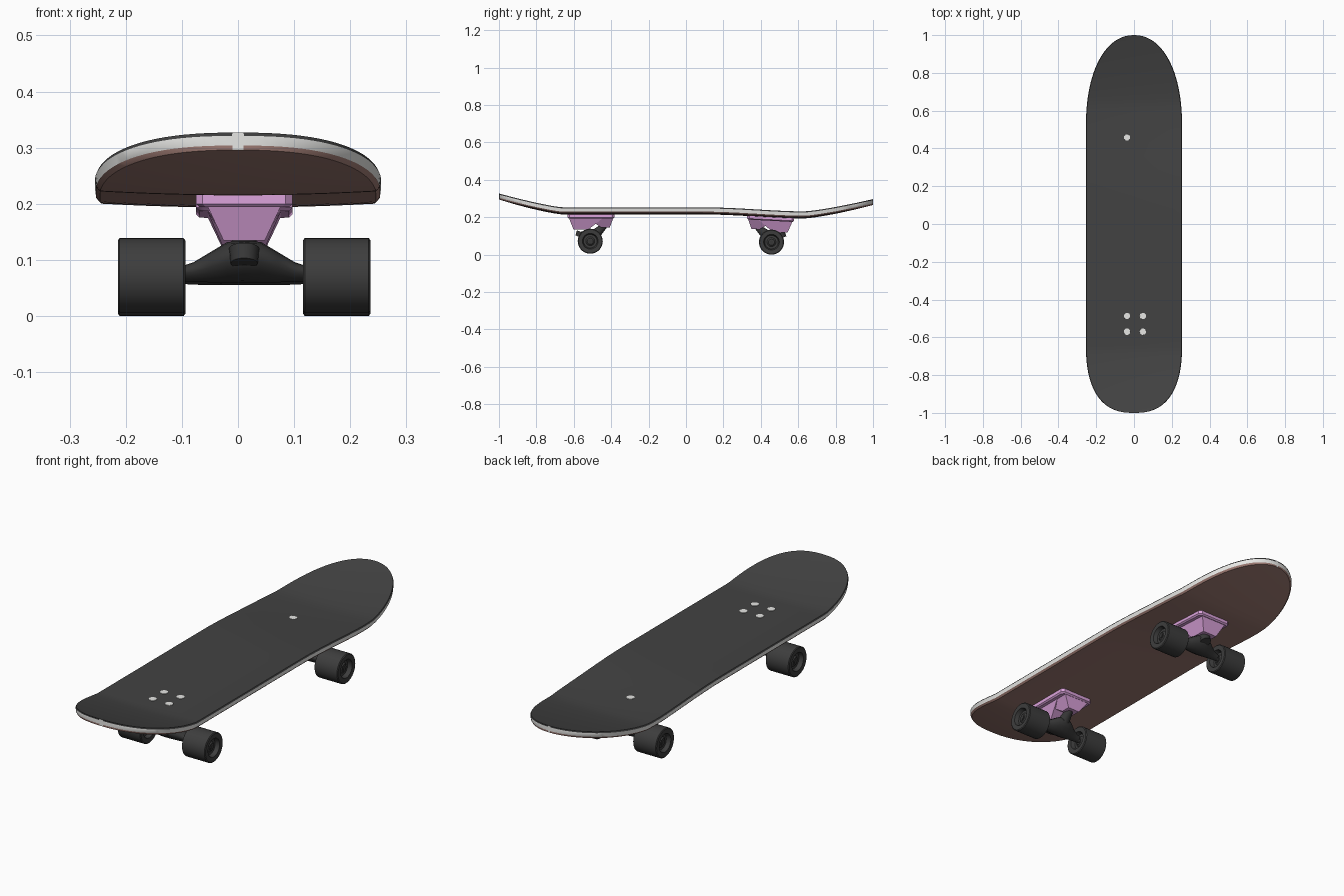
import bpy, bmesh
from math import sin, cos, pi, radians
from mathutils import Matrix, Vector

if "Cube" in bpy.data.objects:
    bpy.data.objects.remove(bpy.data.objects["Cube"])


def material(name, r, g, b):
    m = bpy.data.materials.new(name)
    m.use_nodes = True
    m.diffuse_color = (r, g, b, 1)
    bsdf = m.node_tree.nodes["Principled BSDF"]
    bsdf.inputs["Base Color"].default_value = (r, g, b, 1)
    bsdf.inputs["Roughness"].default_value = 0.7
    return m


GRIP = material("charcoal grip", 0.055, 0.055, 0.055)
PLY = material("pale ply", 0.8, 0.8, 0.78)
BROWN = material("brown underside", 0.34, 0.195, 0.17)
PINK = material("orchid metal", 0.72, 0.37, 0.72)
RUBBER = material("dark wheel", 0.047, 0.047, 0.047)
METAL = material("black metal", 0.038, 0.038, 0.038)


def loft(name, rings, mats, band=lambda k: 0, place=Matrix(), angle=30):
    """Skin closed rings of points and cap both ends."""
    bm = bmesh.new()
    loops = [[bm.verts.new(p) for p in ring] for ring in rings]
    n = len(loops[0])
    for a, b in zip(loops, loops[1:]):
        for k in range(n):
            j = (k + 1) % n
            bm.faces.new((a[k], a[j], b[j], b[k])).material_index = band(k)
    for end in (loops[0], loops[-1]):
        bm.faces.new(end).material_index = min(1, len(mats) - 1)
    bmesh.ops.recalc_face_normals(bm, faces=bm.faces)
    mesh = bpy.data.meshes.new(name)
    bm.to_mesh(mesh)
    bm.free()
    for m in mats:
        mesh.materials.append(m)
    ob = bpy.data.objects.new(name, mesh)
    bpy.context.collection.objects.link(ob)
    ob.matrix_world = place
    bpy.ops.object.select_all(action="DESELECT")
    ob.select_set(True)
    bpy.context.view_layer.objects.active = ob
    bpy.ops.object.shade_smooth_by_angle(angle=radians(angle))


def rod(name, start, end, r1, r2, mat, place=Matrix(), sides=20):
    """Tapered round bar between two points."""
    start, end = Vector(start), Vector(end)
    q = (end - start).to_track_quat("Z", "Y")
    rings = [[p + q @ Vector((r * cos(2 * pi * k / sides), r * sin(2 * pi * k / sides), 0))
              for k in range(sides)] for p, r in ((start, r1), (end, r2))]
    loft(name, rings, [mat], place=place)


# Deck: side curve, outline and concave
HALF = 0.255


def deck_z(y):
    s = min(max((y - 0.1) / 0.55, 0), 1)
    z = 0.253 - 0.022 * s * s * (3 - 2 * s)
    z += 0.074 * max(0, (-y - 0.66) / 0.34) ** 1.25
    return z + 0.066 * max(0, (y - 0.63) / 0.37) ** 1.3


def top_z(x, y, w=HALF):
    return deck_z(y) - 0.007 * (1 - (x / w) ** 2) * (w / HALF) ** 2


def deck_stations():
    steps = [sin(radians(89 * i / 24)) for i in range(25)]
    front = [(-0.62 - 0.38 * t, (1 - t ** 2.6) ** 0.4) for t in reversed(steps)]
    middle = [(-0.62 + 1.12 * i / 16, 1) for i in range(1, 16)]
    back = [(0.5 + 0.5 * t, (1 - t ** 2.3) ** 0.47) for t in steps]
    return [(y, HALF * w) for y, w in front + middle + back]


N = 17


def deck_ring(y, w):
    across = [2 * i / (N - 1) - 1 for i in range(N)]
    w_top, w_ply, w_low = (max(w - d, w * 0.85) for d in (0.003, 0.002, 0.009))
    z = deck_z(y)
    ring = [(u * w_top, y, top_z(u * w, y, w)) for u in across]
    ring += [(w, y, z - 0.006), (w_ply, y, z - 0.023)]
    ring += [(-u * w_low, y, top_z(u * w, y, w) - 0.031) for u in across]
    return ring + [(-w_ply, y, z - 0.023), (-w, y, z - 0.006)]


def deck_band(k):
    if k in (N, 2 * N + 2):
        return 1
    return 2 if N < k < 2 * N + 2 else 0


loft("deck", [deck_ring(y, w) for y, w in deck_stations()], [GRIP, PLY, BROWN], deck_band)

# Bolt heads
bolts = [(x, y) for x in (-0.037, 0.047) for y in (-0.487, -0.57)] + [(-0.037, 0.458)]
for i, (x, y) in enumerate(bolts):
    z = top_z(x, y)
    rod(f"bolt_{i + 1}", (x, y, z - 0.006), (x, y, z + 0.002), 0.018, 0.017, PLY)


# Trucks: local +y points to the middle of the board
def wheel(name, x, place):
    half = [(0.047, 0), (0.047, 0.016), (0.04, 0.024), (0.04, 0.036), (0.059, 0.042),
            (0.06, 0.063), (0.057, 0.067)]
    profile = [(-d, r) for d, r in half] + [(d, r) for d, r in reversed(half)]
    rings = [[(x + d, max(r, 0.001) * cos(2 * pi * k / 36), max(r, 0.001) * sin(2 * pi * k / 36))
              for k in range(36)] for d, r in profile]
    loft(name, rings, [RUBBER], place=place)


def truck(label, y, axle_z, drop, tilt, turn):
    spin = Matrix.Rotation(turn, 4, "Z")
    axle = Matrix.Translation((0.011, y, axle_z)) @ spin
    base = Matrix.Translation((0.011, y, 0.215 - drop)) @ spin @ Matrix.Rotation(tilt, 4, "X")

    # Mounting plate with softened lower edge
    def plate_ring(inset, z):
        hx, y0, y1, c = 0.086 - inset, -0.122 + inset, 0.13 - inset, 0.012
        return [(-hx + c, y0, z), (hx - c, y0, z), (hx, y0 + c, z), (hx, y1 - c, z),
                (hx - c, y1, z), (-hx + c, y1, z), (-hx, y1 - c, z), (-hx, y0 + c, z)]
    loft(label + "_mounting_plate", [plate_ring(0, 0.003), plate_ring(0, -0.015),
         plate_ring(0.006, -0.021)], [PINK], place=base)

    # Kingpin housing and pivot cup, tapering downwards
    def block(part, y_top, y_low, z_low, x_low):
        rings = [[(-hx, a, z), (hx, a, z), (hx, b, z), (-hx, b, z)]
                 for hx, (a, b), z in ((0.066, y_top, -0.018), (x_low, y_low, z_low))]
        loft(label + part, rings, [PINK], place=base)
    block("_kingpin_housing", (-0.114, 0.07), (-0.09, -0.01), -0.08, 0.037)
    block("_pivot_cup", (-0.02, 0.124), (0.06, 0.104), -0.07, 0.03)

    # Hanger: rounded sections along the axle, flaring towards the top in the middle
    half = [(0.108, -0.01, 0.018, 0.018), (0.09, -0.011, 0.024, 0.02),
            (0.06, -0.012, 0.042, 0.032), (0.03, -0.012, 0.06, 0.05), (0, -0.012, 0.062, 0.054)]
    sections = [(-s[0], *s[1:]) for s in half] + half[-2::-1]

    def hanger_ring(x, low, high, depth):
        ring = []
        for k in range(16):
            c, s = cos(2 * pi * k / 16), sin(2 * pi * k / 16)
            height = (low + high) / 2 + (high - low) / 2 * s
            ring.append((x, depth * (1 + 0.35 * s) * c, height))
        return ring
    loft(label + "_hanger", [hanger_ring(*s) for s in sections], [METAL], place=axle, angle=50)

    # Pivot arm, kingpin nut and axle
    rod(label + "_pivot_arm", (0, 0.02, 0.03), (0, 0.078, 0.085), 0.03, 0.016, METAL, axle)
    rod(label + "_kingpin_nut", (0, -0.046, 0.048), (0, -0.057, 0.022), 0.027, 0.024, METAL, axle)
    rod(label + "_axle", (-0.215, 0, 0), (0.215, 0, 0), 0.01, 0.01, METAL, axle)
    for side, x in (("a", -0.165), ("b", 0.165)):
        wheel(f"{label}_wheel_{side}", x, axle)


truck("front", -0.512, 0.072, 0, 0, 0)
truck("back", 0.457, 0.067, 0.013, radians(3), pi)
